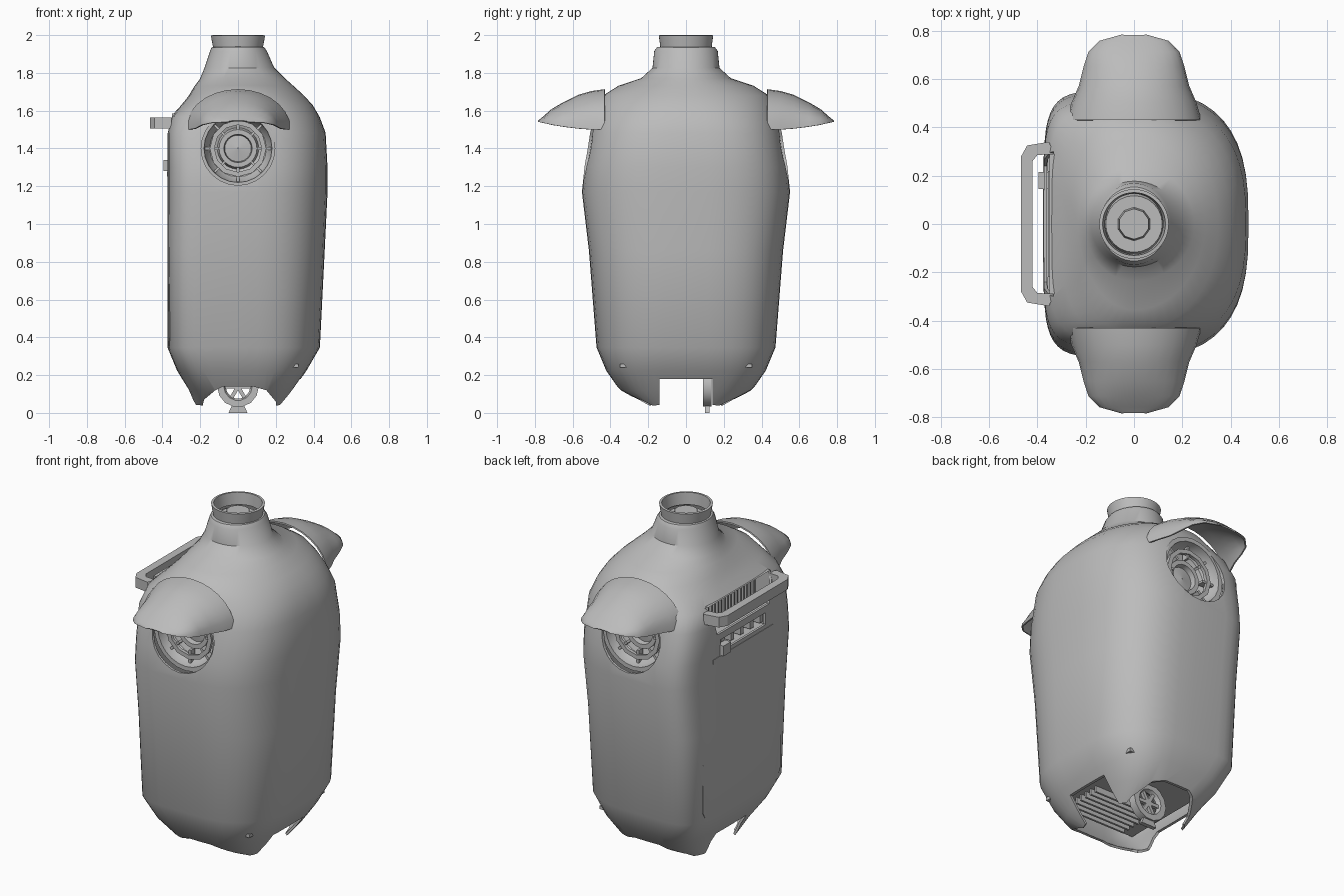
import bpy, bmesh, math
from mathutils import Vector, Matrix
from mathutils.bvhtree import BVHTree

cube = bpy.data.objects.get("Cube")
if cube:
    bpy.data.objects.remove(cube, do_unlink=True)

grey = bpy.data.materials.new("matte grey")
grey.use_nodes = True
grey.diffuse_color = (0.5, 0.5, 0.5, 1)
grey.node_tree.nodes["Principled BSDF"].inputs["Base Color"].default_value = (0.5, 0.5, 0.5, 1)


def finish(name, bm, thick=0, offset=0, smooth=True):
    """Turn a bmesh into an object, with optional wall thickness."""
    bmesh.ops.recalc_face_normals(bm, faces=bm.faces)
    me = bpy.data.meshes.new(name)
    bm.to_mesh(me)
    bm.free()
    ob = bpy.data.objects.new(name, me)
    bpy.context.collection.objects.link(ob)
    me.materials.append(grey)
    bpy.ops.object.select_all(action='DESELECT')
    ob.select_set(True)
    bpy.context.view_layer.objects.active = ob
    if thick:
        m = ob.modifiers.new("wall", 'SOLIDIFY')
        m.thickness, m.offset = thick, offset
        bpy.ops.object.modifier_apply(modifier=m.name)
    if smooth:
        bpy.ops.object.shade_smooth_by_angle(angle=math.radians(35))
    return ob


def loft(rows, closed=True):
    """Skin rows of points into quads."""
    bm = bmesh.new()
    vs = [[bm.verts.new(p) for p in r] for r in rows]
    n = len(rows[0])
    for a, b in zip(vs, vs[1:]):
        for i in range(n if closed else n - 1):
            j = (i + 1) % n
            bm.faces.new((a[i], a[j], b[j], b[i]))
    return bm


def box(name, loc, size, open_left=False):
    bm = bmesh.new()
    bmesh.ops.create_cube(bm, size=1, matrix=Matrix.Translation(loc) @ Matrix.Diagonal((*size, 1)))
    if open_left:
        bm.faces.ensure_lookup_table()
        bmesh.ops.delete(bm, geom=[f for f in bm.faces if f.normal.x < -0.9], context='FACES')
    return finish(name, bm, smooth=False)


def prism(name, outline, axis, lo, hi):
    """Extrude an outline along x or y."""
    put = (lambda a, b, d: (d, a, b)) if axis == 'x' else (lambda a, b, d: (a, d, b))
    bm = loft([[put(a, b, d) for a, b in outline] for d in (lo, hi)])
    bmesh.ops.holes_fill(bm, edges=bm.edges)
    return finish(name, bm, smooth=False)


def cut(target, cutter):
    m = target.modifiers.new("cut", 'BOOLEAN')
    m.operation, m.solver, m.object = 'DIFFERENCE', 'EXACT', cutter
    bpy.context.view_layer.objects.active = target
    bpy.ops.object.modifier_apply(modifier=m.name)
    bpy.data.objects.remove(cutter, do_unlink=True)


def lathe_y(name, profile, centre_z, side, seg=24, thick=0):
    """Revolve (radius, depth) pairs round an axis along y."""
    ang = [2 * math.pi * i / seg for i in range(seg)]
    rows = [[(r * math.cos(a), side * y, centre_z + r * math.sin(a)) for a in ang] for r, y in profile]
    return finish(name, loft(rows), thick)


# Body shell: height, left width, right width, half depth, roundness left / right
SECTIONS = [
    (0.05, .22, .22, .22, 4, 4), (0.13, .25, .28, .34, 4, 3.5), (0.23, .31, .35, .41, 5, 3.2),
    (0.35, .36, .42, .46, 6, 3), (0.86, .36, .445, .50, 6, 2.8), (1.17, .36, .46, .537, 6, 2.8),
    (1.30, .36, .46, .525, 6, 2.8), (1.48, .36, .45, .495, 6, 2.7), (1.56, .345, .42, .475, 4.5, 2.5),
    (1.62, .29, .385, .455, 3.2, 2.3), (1.67, .25, .34, .43, 2.5, 2.1), (1.72, .22, .285, .35, 2, 2),
    (1.76, .19, .24, .23, 2, 2), (1.82, .165, .18, .165, 2, 2), (1.91, .135, .14, .155, 2, 2),
    (1.925, .13, .13, .145, 2, 2), (1.93, .12, .12, .125, 2, 2), (2.0, .13, .13, .13, 2, 2)]


def ring(z, left, right, depth, nl, nr, seg=48):
    pts = []
    for i in range(seg):
        c, s = math.cos(2 * math.pi * i / seg), math.sin(2 * math.pi * i / seg)
        w, n = (right, nr) if c > 0 else (left, nl)
        x = math.copysign(w * abs(c) ** (2 / n), c)
        pts.append((x, math.copysign(depth * abs(s) ** (2 / n), s), z))
    return pts


bm = loft([ring(*s) for s in SECTIONS])
bmesh.ops.recalc_face_normals(bm, faces=bm.faces)
surface = BVHTree.FromBMesh(bm)
body = finish("body_shell", bm, 0.014, -1)


def patch(name, face, grid, thick=0.012):
    """Thin plate that follows the body; face is a side, grid holds (across, up) rows."""
    d = Vector({'front': (0, -1, 0), 'back': (0, 1, 0), 'right': (1, 0, 0),
                'left': (-1, 0, 0), 'top': (0, 0, 1)}[face])
    rows = []
    for row in grid:
        out = []
        for a, b in row:
            p = Vector((a, b, 0) if face == 'top' else (a, 0, b) if d.y else (0, a, b))
            hit = surface.ray_cast(p + d * 3, -d)[0]
            out.append(hit if hit else p + d * 0.3)
        rows.append(out)
    return finish(name, loft(rows, False), thick)


def rect(a0, a1, b0, b1, na=6, nb=2):
    return [[(a0 + (a1 - a0) * i / na, b0 + (b1 - b0) * j / nb) for i in range(na + 1)] for j in range(nb + 1)]


def arc_band(r0, r1, cz, start, end, n):
    return [[(r * math.cos(t), cz + r * math.sin(t)) for t in
             [math.radians(start + (end - start) * i / n) for i in range(n + 1)]] for r in (r0, r1)]


# Openings: leg notches, lamp holes and the recesses behind the handle
arch = [(-.195, 0), (-.18, .07), (-.12, .12), (-.08, .14), (.08, .14), (.15, .12), (.2, .06), (.205, 0)]
cut(body, prism("arch_cutter", arch, 'y', -1, 1))
cut(body, box("notch_cutter", (0, 0, 0.04), (2, 0.28, 0.28)))
hole = [(.195 * math.cos(i * math.pi / 12), 1.40 + .195 * math.sin(i * math.pi / 12)) for i in range(24)]
for side in (-1, 1):
    cut(body, prism("lamp_cutter", hole, 'y', side * .3, side * .7))
cut(body, prism("recess_cutter", [(-.24, 1.41), (.24, 1.41), (.3, 1.58), (-.3, 1.58)], 'x', -.5, -.2))
cut(body, box("slot_cutter", (-.36, 0, 1.335), (.16, .42, .07)))
bpy.context.view_layer.objects.active = body
body.select_set(True)
bpy.ops.object.shade_smooth_by_angle(angle=math.radians(35))

# Lamps, flanges, hoods and vents on both ends
HOOD = [(.43, .275, 1.71, 1.5), (.5, .255, 1.70, 1.5), (.57, .225, 1.68, 1.505), (.65, .205, 1.64, 1.515),
        (.71, .185, 1.605, 1.525), (.755, .14, 1.565, 1.535), (.78, .05, 1.545, 1.54)]
for side, face in ((-1, 'front'), (1, 'back')):
    lathe_y(face + "_lamp_bowl", [(.205, .49), (.18, .49), (.175, .44), (.15, .40), (.11, .385), (.1, .42),
                                  (.075, .42), (.07, .39), (.002, .40)], 1.40, side)
    lathe_y(face + "_lamp_ring", [(.15, .44), (.15, .46), (.125, .46), (.125, .44)], 1.40, side, 12)
    for i in range(8):
        t = i * math.pi / 4
        bm = bmesh.new()
        bmesh.ops.create_cube(bm, size=1, matrix=Matrix.Translation((0, side * .43, 1.40)) @
                              Matrix.Rotation(t, 4, 'Y') @ Matrix.Translation((.14, 0, 0)) @
                              Matrix.Diagonal((.08, .04, .014, 1)))
        finish(face + "_lamp_rib", bm, smooth=False)
    patch(face + "_lamp_flange", face, arc_band(.2, .275, 1.40, 0, 360, 32), .016)
    rows = [[(w * math.cos(t), side * y, lo + (hi - lo) * math.sin(t))
             for t in [math.pi * i / 14 for i in range(15)]] for y, w, hi, lo in HOOD]
    finish(face + "_hood", loft(rows, False), 0.008)
    for s in (-1, 1):
        for k in range(10):
            z = .94 + k * .026
            inner = .02 if z < 1.1 else math.sqrt(max(0, .285 ** 2 - (1.40 - z) ** 2)) + .01
            outer = .27 if k > 1 else .21 + .03 * k
            patch(face + "_vent_slat", face, rect(s * inner, s * outer, z, z + .012, 5, 1), .018)
    patch(face + "_roof_hatch", 'top', rect(-.075, .08, side * .23, side * .43, 4, 6), .008)

# Service door on the back with hinge and latch
patch("service_door", 'back', rect(-.28, .33, .36, .68, 8, 4), .01)
patch("door_hinge", 'back', rect(-.02, .02, .44, .6, 1, 3), .022)
patch("door_latch", 'back', rect(-.25, -.21, .5, .6, 1, 2), .022)

# Screen with rounded bezel on the right side
patch("screen", 'right', rect(-.135, .135, 1.34, 1.48), .018)
patch("bezel_band", 'right', arc_band(.225, .29, 1.43, 195, 345, 20), .014)
for s in (-1, 1):
    for k in range(6):
        patch("bezel_slat", 'right', rect(s * .15, s * (.27 - .018 * (5 - k)), 1.36 + k * .025, 1.368 + k * .025, 3, 1), .016)
for k in range(3):
    patch("lower_bezel_slat", 'right', rect(-.13, .13, 1.26 + k * .025, 1.268 + k * .025, 6, 1), .016)

# Equipment panel on the left side
box("handle_recess", (-.30, 0, 1.485), (.1, .58, .2), True)
box("slot_recess", (-.31, 0, 1.335), (.09, .44, .08), True)
for i in range(15):
    y = -.21 + i * .03
    box("recess_fin", (-.275, y, 1.49), (.04, .01, .15))
    if i % 3 == 0:
        box("slot_tooth", (-.32, y, 1.335), (.05, .03, .06))
box("latch_block", (-.375, .18, 1.31), (.04, .07, .06))
chamfered = [(-.33, .34), (.33, .34), (.36, .4), (.36, .68), (.3, .74), (.3, 1.24), (-.3, 1.24), (-.3, .74), (-.36, .68), (-.36, .4)]
prism("equipment_panel", chamfered, 'x', -.364, -.35)
box("panel_display", (-.366, 0, 1.04), (.014, .34, .13))
for k in range(16):
    z = .77 + k * .027
    spans = [(0, .5)] if not .95 < z < 1.13 else [(-.22, .06), (.22, .06)]
    for y, w in spans:
        box("panel_slat", (-.366, y, z), (.014, w, .012))
box("panel_lip", (-.366, 0, 1.265), (.02, .56, .025))
box("lower_slot_trim", (-.366, 0, .45), (.012, .3, .02))

# Carry handle: a flat bar bent round the panel
path = [(-.34, .34, 0), (-.43, .325, .01), (-.455, .28, .01)]
path += [(x, -y, z) for x, y, z in reversed(path)]
inner = [(-.33, .29, 0), (-.40, .285, .01), (-.42, .26, .01)]
inner += [(x, -y, z) for x, y, z in reversed(inner)]
rows = [[(a[0] - .012, a[1], 1.505), (a[0] - .012, a[1], 1.565), (b[0], b[1], 1.565), (b[0], b[1], 1.505)]
        for a, b in zip(path, inner)]
finish("carry_handle", loft(rows), smooth=False)

# Neck floor, undercarriage and wheel
for name, z, r, seg in (("neck_floor", 1.90, .13, 24), ("neck_core", 1.935, .07, 10)):
    bm = bmesh.new()
    bmesh.ops.create_cone(bm, cap_ends=True, segments=seg, radius1=r, radius2=r * .9, depth=.04,
                          matrix=Matrix.Translation((0, 0, z)))
    finish(name, bm, smooth=False)
box("undercarriage_floor", (.02, 0, .25), (.6, .7, .02))
for i in range(7):
    box("floor_slat", (.02, -.3 + i * .04, .225), (.4, .012, .04))
lathe_y("wheel", [(.11, .09), (.11, .135), (.075, .135), (.065, .11), (.075, .09), (.11, .09)], .14, 1, 14)
for t in (0, 60, 120):
    bm = bmesh.new()
    bmesh.ops.create_cube(bm, size=1, matrix=Matrix.Translation((0, .112, .14)) @
                          Matrix.Rotation(math.radians(t), 4, 'Y') @ Matrix.Diagonal((.15, .02, .02, 1)))
    finish("wheel_spoke", bm, smooth=False)
prism("wheel_foot", [(-.05, 0), (.05, 0), (.03, .045), (-.03, .045)], 'y', .1, .125)
